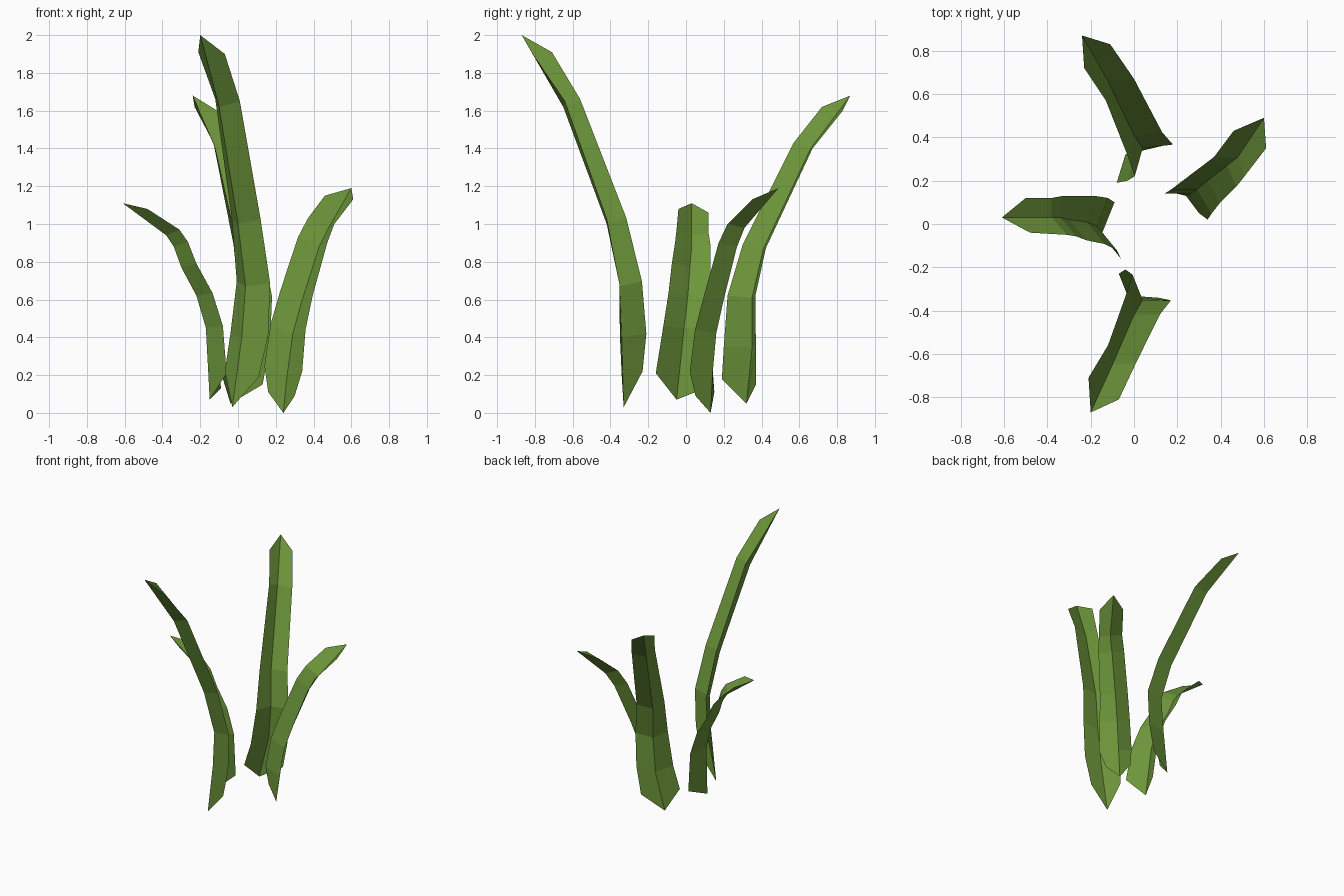
import bpy
import bmesh
from mathutils import Vector

cube = bpy.data.objects.get("Cube")
if cube:
    bpy.data.objects.remove(cube, do_unlink=True)

# One flat green for every blade
leaf_green = bpy.data.materials.new("leaf_green")
leaf_green.use_nodes = True
color = (0.15, 0.30, 0.042, 1.0)
leaf_green.diffuse_color = color
leaf_green.node_tree.nodes["Principled BSDF"].inputs["Base Color"].default_value = color


def arms_along(keys, count):
    """Wing offsets from the crease: root end, lower, upper and tip end.

    The rows between lower and upper blend evenly.
    """
    root, lower, upper, tip = (Vector(key) for key in keys)
    inner = [lower.lerp(upper, i / (count - 3)) for i in range(count - 2)]
    return [root] + inner + [tip]


def make_blade(name, crease, left_keys, right_keys):
    """Folded strip: a crease path with a wing on either side."""
    count = len(crease)
    left_arms = arms_along(left_keys, count)
    right_arms = arms_along(right_keys, count)
    bm = bmesh.new()
    rows = []
    for point, left, right in zip(crease, left_arms, right_arms):
        center = Vector(point)
        rows.append([bm.verts.new(p) for p in (center + left, center, center + right)])
    for low, high in zip(rows, rows[1:]):
        for side in range(2):
            bm.faces.new((low[side], low[side + 1], high[side + 1], high[side]))
    mesh = bpy.data.meshes.new(name)
    bm.to_mesh(mesh)
    bm.free()
    mesh.materials.append(leaf_green)
    blade = bpy.data.objects.new(name, mesh)
    bpy.context.scene.collection.objects.link(blade)
    return blade


# Tall blade leaning to the front
make_blade(
    "front_blade",
    crease=[(-.03, -.33, .03), (.02, -.34, .4), (.04, -.35, .67),
            (0, -.42, 1), (-.1, -.65, 1.62), (-.2, -.87, 2)],
    left_keys=[(-.04, .1, .19), (-.06, .13, .02), (-.02, .09, .04), (-.01, .16, -.09)],
    right_keys=[(.14, -.01, .16), (.14, -.01, .01), (.11, .01, .03), (.13, .06, -.1)],
)

# Blade leaning to the back
make_blade(
    "back_blade",
    crease=[(-.04, .32, .05), (.02, .35, .35), (.04, .35, .61),
            (0, .41, .87), (-.12, .66, 1.4), (-.24, .87, 1.68)],
    left_keys=[(-.04, -.13, .13), (-.05, -.15, 0), (-.01, -.09, .03), (.01, -.15, -.06)],
    right_keys=[(.17, .05, .1), (.15, .02, .01), (.12, .01, 0), (.13, -.04, -.08)],
)

# Short blade leaning to the right
make_blade(
    "right_blade",
    crease=[(-.15, -.05, .07), (-.17, -.01, .45), (-.22, .01, .62), (-.3, .02, .77),
            (-.34, .03, .88), (-.38, .03, .94), (-.61, .03, 1.11)],
    left_keys=[(.06, .15, .06), (.05, .13, -.01), (0, .09, .01), (.11, .09, -.05)],
    right_keys=[(.09, -.11, .14), (.09, -.11, .01), (.07, -.08, .03), (.13, -.07, -.03)],
)

# Short blade leaning to the left and back
make_blade(
    "left_blade",
    crease=[(.24, .13, 0), (.26, .14, .2), (.29, .16, .42), (.34, .2, .6),
            (.43, .27, .88), (.48, .31, .98), (.6, .49, 1.19)],
    left_keys=[(-.08, .02, .11), (-.12, 0, .05), (-.11, 0, .05), (-.14, -.06, -.04)],
    right_keys=[(.06, -.08, .09), (.08, -.12, .02), (.03, -.09, .02), (.01, -.14, -.06)],
)
